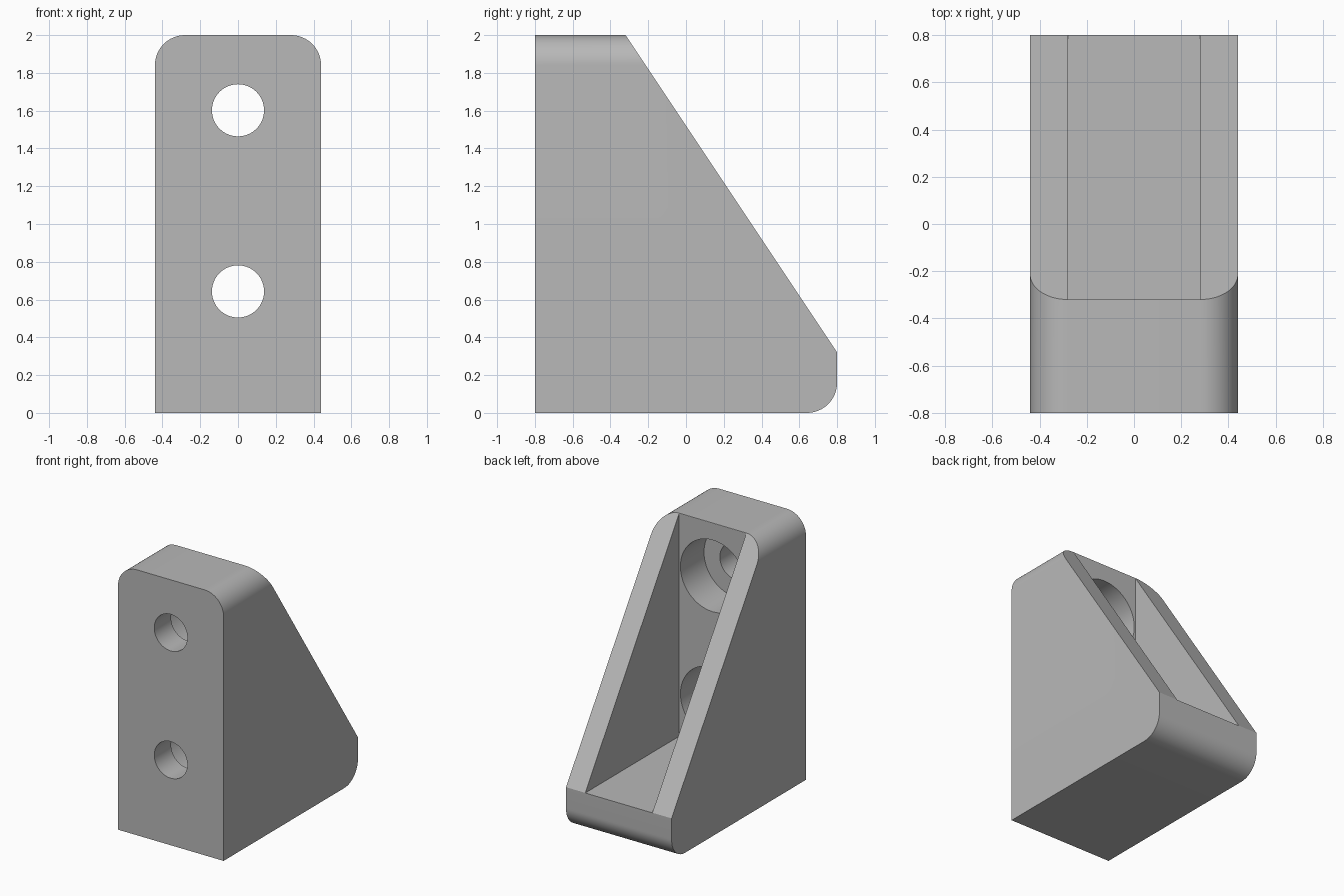
import bpy, bmesh, math
from mathutils import Matrix, Vector

if "Cube" in bpy.data.objects:
    bpy.data.objects.remove(bpy.data.objects["Cube"], do_unlink=True)

HALF_W, HALF_D, HEIGHT = 0.44, 0.8, 2.0
WALL = 0.16          # side wall thickness and corner radius
PLATE = 0.32         # base height, and y = -PLATE is the inner face of the upright

grey = bpy.data.materials.new("plain grey")
grey.use_nodes = True
colour = (0.48, 0.48, 0.48, 1)
grey.diffuse_color = colour
grey.node_tree.nodes["Principled BSDF"].inputs["Base Color"].default_value = colour


def add_box(bm, low, high):
    low, high = Vector(low), Vector(high)
    bmesh.ops.create_cube(bm, size=1, matrix=Matrix.Translation((low + high) / 2)
                          @ Matrix.Diagonal((*(high - low), 1)))


def make_object(name, bm):
    bmesh.ops.recalc_face_normals(bm, faces=bm.faces[:])
    mesh = bpy.data.meshes.new(name)
    bm.to_mesh(mesh)
    bm.free()
    mesh.materials.append(grey)
    obj = bpy.data.objects.new(name, mesh)
    bpy.context.collection.objects.link(obj)
    return obj


def cut(target, cutter):
    cutter.hide_render = True
    mod = target.modifiers.new("cut", "BOOLEAN")
    mod.operation, mod.solver, mod.object = "DIFFERENCE", "EXACT", cutter
    bpy.context.view_layer.objects.active = target
    bpy.ops.object.modifier_apply(modifier=mod.name)
    bpy.data.objects.remove(cutter, do_unlink=True)


def drill(target, radius, z, y_start, y_end):
    bm = bmesh.new()
    place = Matrix.Translation((0, (y_start + y_end) / 2, z)) @ Matrix.Rotation(math.pi / 2, 4, "X")
    bmesh.ops.create_cone(bm, cap_ends=True, segments=64, radius1=radius, radius2=radius,
                          depth=y_end - y_start, matrix=place)
    cut(target, make_object("drill", bm))


# Block with rounded top sides and a rounded lower back edge
bm = bmesh.new()
add_box(bm, (-HALF_W, -HALF_D, 0), (HALF_W, HALF_D, HEIGHT))


def rounded(edge):
    mid = (edge.verts[0].co + edge.verts[1].co) / 2
    top_side = mid.z > HEIGHT - 0.01 and abs(mid.x) > 0.1
    low_back = mid.z < 0.01 and mid.y > 0.1 and abs(mid.x) < 0.1
    return top_side or low_back


bmesh.ops.bevel(bm, geom=[e for e in bm.edges if rounded(e)], offset=WALL,
                offset_type="OFFSET", segments=16, profile=0.5, affect="EDGES")

# Sloping back
top_edge, back_edge = Vector((0, -PLATE, HEIGHT)), Vector((0, HALF_D, PLATE))
slope = back_edge - top_edge
result = bmesh.ops.bisect_plane(bm, geom=bm.verts[:] + bm.edges[:] + bm.faces[:],
                                plane_co=top_edge, plane_no=(0, -slope.z, slope.y),
                                clear_outer=True)
bmesh.ops.holes_fill(bm, edges=[g for g in result["geom_cut"]
                                if isinstance(g, bmesh.types.BMEdge)])
bracket = make_object("gusseted_bracket", bm)

# Open pocket between the side walls
bm = bmesh.new()
inner = PLATE - 0.001
add_box(bm, (WALL - HALF_W, -inner, inner), (HALF_W - WALL, 1.5, 2.5))
cut(bracket, make_object("pocket", bm))

# Counterbored screw holes
for z in (0.643, 1.602):
    drill(bracket, 0.27, z, -0.6, -0.2)
    drill(bracket, 0.138, z, -1.0, -0.5)

# Smooth the rounded surfaces and keep the corners crisp
bpy.ops.object.select_all(action="DESELECT")
bracket.select_set(True)
bpy.context.view_layer.objects.active = bracket
bpy.ops.object.shade_smooth_by_angle(angle=math.radians(30))
